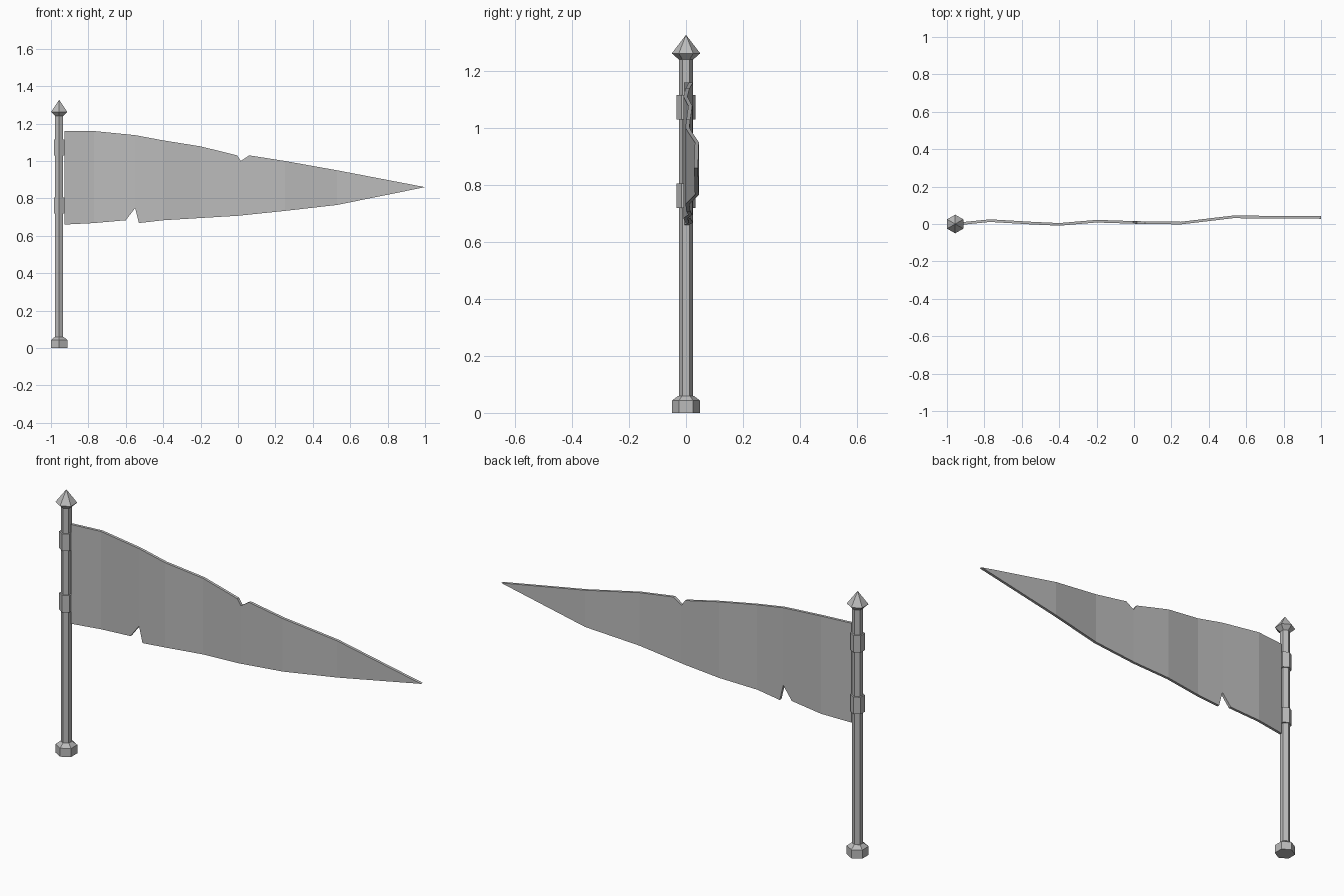
import bpy, bmesh, math

cube = bpy.data.objects.get("Cube")
if cube:
    bpy.data.objects.remove(cube, do_unlink=True)

GREY = (0.5, 0.5, 0.5, 1)
grey = bpy.data.materials.new("plain grey")
grey.use_nodes = True
grey.diffuse_color = GREY
grey.node_tree.nodes["Principled BSDF"].inputs["Base Color"].default_value = GREY

POLE_X = -0.956


def add_object(name, bm):
    bmesh.ops.recalc_face_normals(bm, faces=bm.faces)
    mesh = bpy.data.meshes.new(name)
    bm.to_mesh(mesh)
    bm.free()
    mesh.materials.append(grey)
    obj = bpy.data.objects.new(name, mesh)
    bpy.context.collection.objects.link(obj)
    return obj


def hex_turned(name, profile):
    """Six-sided solid around the pole axis from (radius, z) pairs, corners on the y axis."""
    bm = bmesh.new()
    rings = []
    for r, z in profile:
        if r == 0:
            rings.append([bm.verts.new((POLE_X, 0, z))] * 6)
            continue
        angles = [math.radians(30 + 60 * i) for i in range(6)]
        rings.append([bm.verts.new((POLE_X + r * math.cos(a), r * math.sin(a), z)) for a in angles])
    for low, high in zip(rings, rings[1:]):
        for i in range(6):
            j = (i + 1) % 6
            corners = [low[i], low[j], high[j], high[i]]
            bm.faces.new(list(dict.fromkeys(corners)))
    for ring in (rings[0], rings[-1]):
        if len(set(ring)) == 6:
            bm.faces.new(ring)
    return add_object(name, bm)


# Pole with foot, finial and the two flag rings
hex_turned("pole", [(0.025, 0.03), (0.025, 1.25)])
hex_turned("pole_foot", [(0.05, 0), (0.05, 0.043), (0.027, 0.06)])
hex_turned("finial", [(0.025, 1.24), (0.05, 1.262), (0, 1.327)])
for name, z in (("lower_ring", 0.72), ("upper_ring", 1.03)):
    hex_turned(name, [(0.033, z), (0.033, z + 0.085)])

# Torn pennant outline, (x, z)
top_edge = [(-0.927, 1.16), (-0.77, 1.16), (-0.55, 1.138), (-0.4, 1.11), (-0.2, 1.078),
            (-0.005, 1.03), (0.015, 1.0), (0.06, 1.03), (0.25, 1.0), (0.53, 0.95)]
bottom_edge = [(0.53, 0.765), (0.25, 0.733), (0, 0.707), (-0.2, 0.695), (-0.4, 0.683),
               (-0.53, 0.668), (-0.55, 0.748), (-0.6, 0.683), (-0.77, 0.668), (-0.927, 0.66)]
# Ripple of the cloth, (x, y)
ripple = [(-0.927, 0.002), (-0.77, 0.018), (-0.55, 0.005), (-0.4, -0.002), (-0.2, 0.015),
          (0.015, 0.008), (0.25, 0.005), (0.53, 0.038), (1.0, 0.035)]
THICK = 0.014


def ripple_y(x):
    for (x0, y0), (x1, y1) in zip(ripple, ripple[1:]):
        if x <= x1 + 1e-5:
            return y0 + (y1 - y0) * (x - x0) / (x1 - x0)
    return ripple[-1][1]


bm = bmesh.new()
bm.faces.new([bm.verts.new((x, 0, z)) for x, z in top_edge + [(1.0, 0.86)] + bottom_edge])
for x, _ in ripple[1:-1]:
    bmesh.ops.bisect_plane(bm, geom=bm.verts[:] + bm.edges[:] + bm.faces[:], dist=1e-4,
                           plane_co=(x, 0, 0), plane_no=(1, 0, 0))
for v in bm.verts:
    v.co.y = ripple_y(v.co.x) - THICK / 2
extruded = bmesh.ops.extrude_face_region(bm, geom=bm.faces[:], use_keep_orig=True)["geom"]
for v in extruded:
    if isinstance(v, bmesh.types.BMVert):
        v.co.y += THICK
add_object("pennant", bm)
